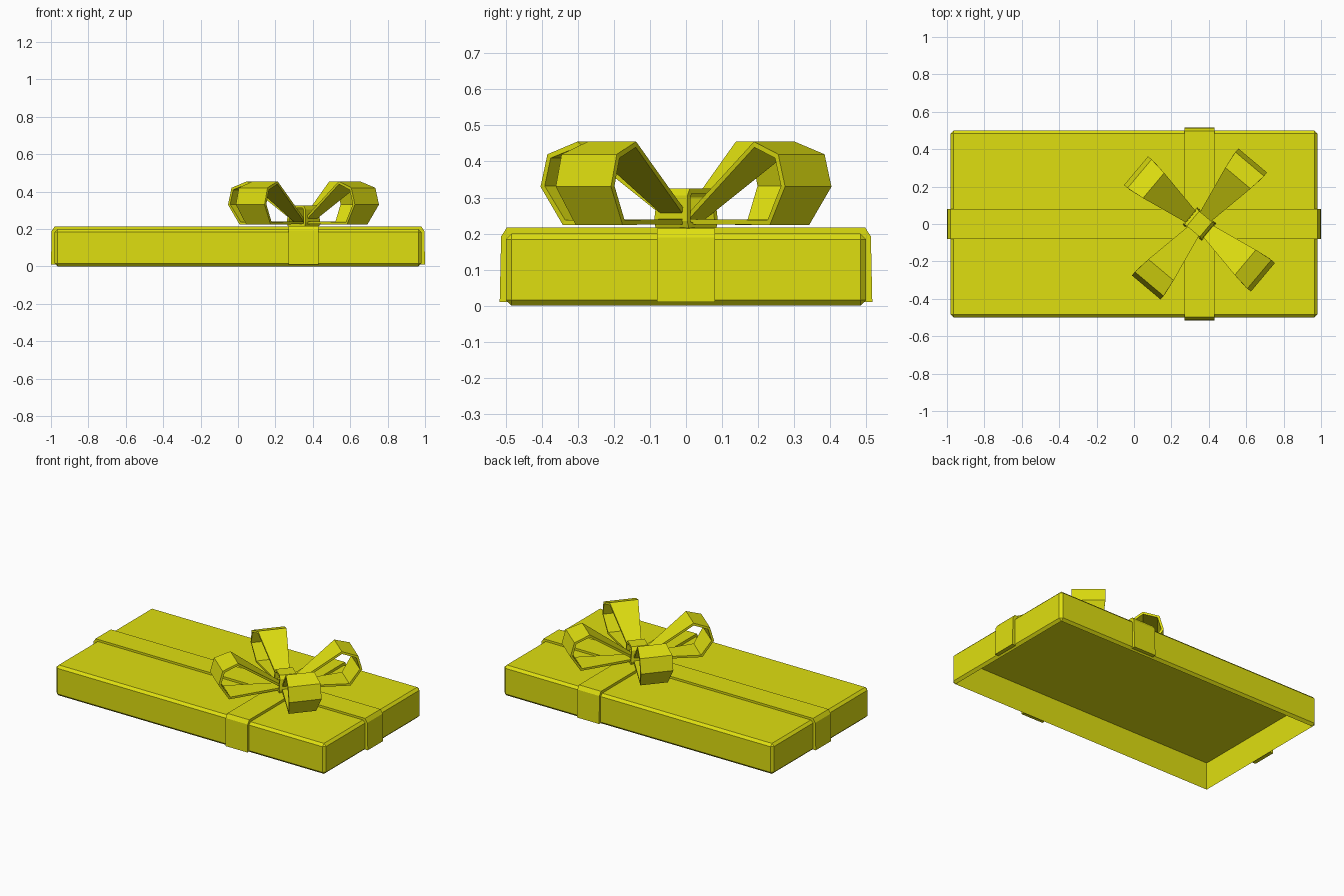
import bpy, bmesh, math
from mathutils import Matrix, Vector

if "Cube" in bpy.data.objects:
    bpy.data.objects.remove(bpy.data.objects["Cube"])

yellow = bpy.data.materials.new("ribbon_yellow")
yellow.diffuse_color = (0.74, 0.74, 0.005, 1)
yellow.use_nodes = True
yellow.node_tree.nodes["Principled BSDF"].inputs["Base Color"].default_value = yellow.diffuse_color


def finish(name, bm):
    mesh = bpy.data.meshes.new(name)
    bm.to_mesh(mesh)
    bm.free()
    mesh.materials.append(yellow)
    ob = bpy.data.objects.new(name, mesh)
    bpy.context.collection.objects.link(ob)
    return ob


def band(name, path, angle, centre, thick, closed=False):
    """Flat band along a path of (distance, height, half width), turned about z."""
    bm = bmesh.new()
    turn = Matrix.Rotation(math.radians(angle), 3, 'Z')
    rows = []
    for r, z, w in path:
        rows.append([bm.verts.new(turn @ Vector((r, s * w, z)) + Vector((*centre, 0)))
                     for s in (-1, 1)])
    pairs = list(zip(rows, rows[1:]))
    if closed:
        pairs.append((rows[-1], rows[0]))
    for a, b in pairs:
        bm.faces.new((a[0], a[1], b[1], b[0]))
    ob = finish(name, bm)
    mod = ob.modifiers.new("thickness", 'SOLIDIFY')
    mod.thickness = thick
    mod.offset = -1
    mod.use_even_offset = True
    return ob


# Hollow box lid, chamfered and open underneath
bm = bmesh.new()
bmesh.ops.create_cube(bm, size=1, matrix=Matrix.Translation((0, 0, 0.1))
                      @ Matrix.Diagonal((1.96, 1.0, 0.2, 1)))
bmesh.ops.bevel(bm, geom=bm.edges[:], offset=0.016, segments=1, affect='EDGES')
bottom = min(bm.faces, key=lambda f: f.calc_center_median().z)
inner = bmesh.ops.extrude_discrete_faces(bm, faces=[bottom])["faces"][0]
bmesh.ops.translate(bm, verts=inner.verts[:], vec=(0, 0, 0.18))
finish("box_lid", bm)


# Ribbons wrapped over the lid
def wrap(name, half, top, angle, centre):
    side = [(half, 0.01, 0.08), (half - 0.004, top - 0.025, 0.08), (half - 0.02, top, 0.08)]
    path = side + [(-r, z, w) for r, z, w in reversed(side)]
    band(name, path, angle, centre, 0.026)


wrap("long_ribbon", 1.0, 0.214, 0, (0, 0))
wrap("cross_ribbon", 0.517, 0.217, 90, (0.35, 0))

# Four bow loops
bow = (0.35, 0)
loop = [(0.02, 0.226, 0.035), (0.375, 0.224, 0.085), (0.443, 0.33, 0.1),
        (0.418, 0.42, 0.1), (0.32, 0.455, 0.088), (0.03, 0.25, 0.035)]
for i in range(4):
    band(f"bow_loop_{i + 1}", loop, 50 + 90 * i, bow, 0.014)

# Centre knot band
knot = [(-0.06, 0.216, 0.06), (0.06, 0.216, 0.06), (0.066, 0.235, 0.06), (0.06, 0.305, 0.055),
        (0.045, 0.325, 0.052), (-0.045, 0.325, 0.052), (-0.06, 0.305, 0.055), (-0.066, 0.235, 0.06)]
band("bow_knot", knot, 140, bow, 0.014, closed=True)
